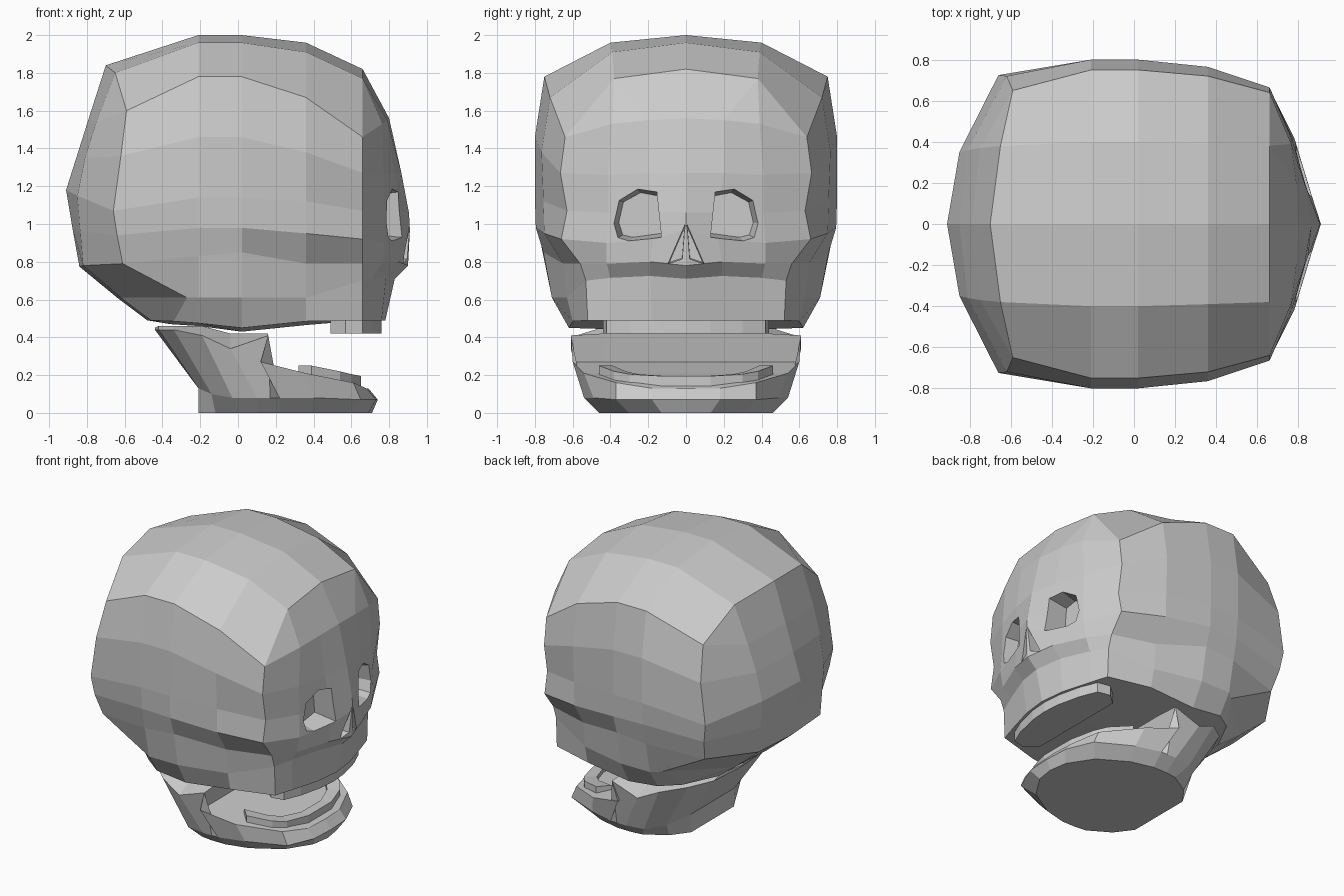
import bpy, bmesh

if "Cube" in bpy.data.objects:
    bpy.data.objects.remove(bpy.data.objects["Cube"])


def finish(name, bm):
    bmesh.ops.remove_doubles(bm, verts=bm.verts, dist=0.0005)
    bmesh.ops.recalc_face_normals(bm, faces=bm.faces)
    mesh = bpy.data.meshes.new(name)
    bm.to_mesh(mesh)
    bm.free()
    obj = bpy.data.objects.new(name, mesh)
    bpy.context.collection.objects.link(obj)
    return obj


def skin(bm, columns, closed=False):
    """Join neighbouring columns of points with quads; repeated points make triangles."""
    cache = {}

    def vert(p):
        key = tuple(round(c, 4) for c in p)
        if key not in cache:
            cache[key] = bm.verts.new(key)
        return cache[key]

    for a, b in zip(columns, columns[1:]):
        n = len(a)
        for i in range(n if closed else n - 1):
            j = (i + 1) % n
            quad = list(dict.fromkeys(vert(p) for p in (a[i], a[j], b[j], b[i])))
            if len(quad) > 2:
                bm.faces.new(quad)
    if closed:
        for end in (columns[0], columns[-1]):
            bm.faces.new([vert(p) for p in end])


def mirrored_shell(name, columns):
    bm = bmesh.new()
    skin(bm, columns)
    skin(bm, [[(x, -y, z) for x, y, z in col] for col in columns])
    return finish(name, bm)


def tooth_band(name, outline, inner_x):
    """Arc of teeth; outline rows are x, y, bottom z, top z from back to front centre."""
    full = outline + [(x, -y, a, b) for x, y, a, b in reversed(outline) if y > 0]
    cols = [[(x, y, a), (x, y, b), (inner_x(x), y * 0.84, b), (inner_x(x), y * 0.84, a)]
            for x, y, a, b in full]
    bm = bmesh.new()
    skin(bm, cols, closed=True)
    return finish(name, bm)


def carve(target, name, outline, back_x, shrink, pivot):
    """Cut a hole into the face, tapering towards a pivot point at its back."""
    cy, cz = pivot
    bm = bmesh.new()
    cols = []
    for x, s in ((1.1, 1.0), (0.85, 1.0), (back_x, shrink)):
        cols.append([(x, cy + (y - cy) * s, cz + (z - cz) * s) for y, z in outline])
    skin(bm, cols, closed=True)
    cutter = finish(name, bm)
    cutter.hide_render = True
    mod = target.modifiers.new(name, 'BOOLEAN')
    mod.operation = 'DIFFERENCE'
    mod.solver = 'EXACT'
    mod.object = cutter
    bpy.context.view_layer.objects.active = target
    bpy.ops.object.modifier_apply(modifier=name)
    bpy.data.objects.remove(cutter)


# Cranium side cross-sections, from crown to underside
upper = [(0, 2.0), (.4, 1.96), (.75, 1.78), (.80, 1.46), (.80, 1.14)]
rear_mid = upper + [(.785, .98), (.755, .83), (.71, .61), (.62, .475), (0, .46)]
fore_mid = upper + [(.795, .98), (.755, .85), (.71, .61), (.62, .45), (0, .43)]
temple = [(0, 1.96), (.39, 1.91), (.72, 1.67), (.765, 1.38), (.755, 1.12),
          (.75, .95), (.65, .79), (.63, .61), (.60, .485), (0, .465)]
brow = [(0, 1.82), (.38, 1.77), (.64, 1.46), (.665, 1.27), (.63, 1.07),
        (.66, .92), (.56, .79), (.53, .70), (.52, .49), (0, .49)]
sides = [[(x, y, z) for y, z in sec]
         for x, sec in ((-.21, rear_mid), (.02, fore_mid), (.36, temple), (.66, brow))]

# Back of the cranium
crown, corner, under = (-.7, 0, 1.84), (-.65, .38, 1.80), (-.36, 0, .47)
back_edge = [crown, corner, (-.59, .65, 1.60), (-.62, .72, 1.36), (-.66, .725, 1.07),
             (-.64, .71, .94), (-.61, .66, .79), (-.27, .66, .61), (-.34, .53, .485), under]
back_mid = [crown, corner, (-.75, .37, 1.54), (-.81, .36, 1.35), (-.85, .35, 1.15),
            (-.835, .35, .96), (-.82, .35, .78), (-.62, .33, .61), (-.46, .30, .49), under]
back_centre = [crown, crown, (-.79, 0, 1.56), (-.85, 0, 1.37), (-.91, 0, 1.18),
               (-.875, 0, .97), (-.84, 0, .775), (-.64, 0, .61), (-.48, 0, .49), under]

# Face columns, outer to centre
top_mid, top_side, palate = (.66, 0, 1.82), (.66, .38, 1.77), (.66, 0, .49)
face_outer = [(.765, .39, 1.53), (.77, .41, 1.26), (.775, .41, 1.06), (.78, .42, .90),
              (.76, .42, .79), (.71, .40, .715), (.70, .39, .49)]
face_inner = [(.79, .2, 1.55), (.83, .2, 1.27), (.845, .17, 1.06), (.855, .17, .92),
              (.85, .19, .80), (.785, .19, .725), (.76, .18, .49)]
face_centre = [(.80, 0, 1.56), (.865, 0, 1.27), (.905, 0, 1.06), (.91, 0, .97),
               (.90, 0, .78), (.83, 0, .71), (.78, 0, .49)]
front = [[top_mid, top_side] + face_outer + [palate],
         [top_mid, top_side] + face_inner + [palate],
         [top_mid, top_mid] + face_centre + [palate]]

cranium = mirrored_shell("cranium", [back_centre, back_mid, back_edge] + sides + front)

# Eye sockets and nose openings
eye = [(.155, 1.17), (.26, 1.19), (.37, 1.13), (.40, 1.0), (.375, .92), (.31, .905), (.13, .93)]
nostril = [(.006, .995), (.095, .79), (.02, .815)]
for s, side in ((1, "left"), (-1, "right")):
    carve(cranium, side + "_eye_socket", [(y * s, z) for y, z in eye], .70, .83, (.14 * s, 1.05))
    carve(cranium, side + "_nose_opening", [(y * s, z) for y, z in nostril], .80, .9, (.03 * s, .85))

# Lower jaw: bottom, flare and top outlines, from back centre to chin
base = [(-.21, 0), (-.21, .24), (-.12, .36), (.03, .45), (.11, .46),
        (.17, .46), (.22, .46), (.38, .42), (.58, .30), (.69, .13), (.71, 0)]
flare = [(-.21, 0, .13), (-.21, .25, .13), (-.14, .42, .10), (-.03, .52, .08), (.10, .54, .08),
         (.17, .54, .08), (.22, .54, .08), (.4, .49, .08), (.65, .37, .07), (.73, .18, .07), (.74, 0, .07)]
rim = [(-.44, 0, .44), (-.42, .28, .44), (-.34, .46, .44), (-.19, .58, .41), (-.04, .61, .34),
       (.16, .61, .41), (.12, .60, .27), (.36, .54, .21), (.61, .37, .16), (.68, .18, .13), (.69, 0, .13)]
crest = [.45, .46, .46, .46, .42, .42, .27, .21, .16, .13, .13]
jaw_cols = []
for (bx, by), mid, top, z in zip(base, flare, rim, crest):
    jaw_cols.append([(bx, 0, 0), (bx, by, 0), mid, top, (top[0], top[1] * .72, z), (top[0], 0, z)])
mirrored_shell("lower_jaw", jaw_cols)

# Teeth
tooth_band("upper_teeth", [(.57, .44, .42, .50), (.66, .42, .42, .50), (.71, .30, .42, .50),
                           (.75, .13, .42, .50), (.76, 0, .42, .50)], lambda x: .49)
tooth_band("lower_teeth", [(.39, .46, .17, .25), (.54, .38, .14, .22), (.60, .30, .12, .205),
                           (.65, .13, .10, .195), (.65, 0, .10, .195)], lambda x: x - .07)
